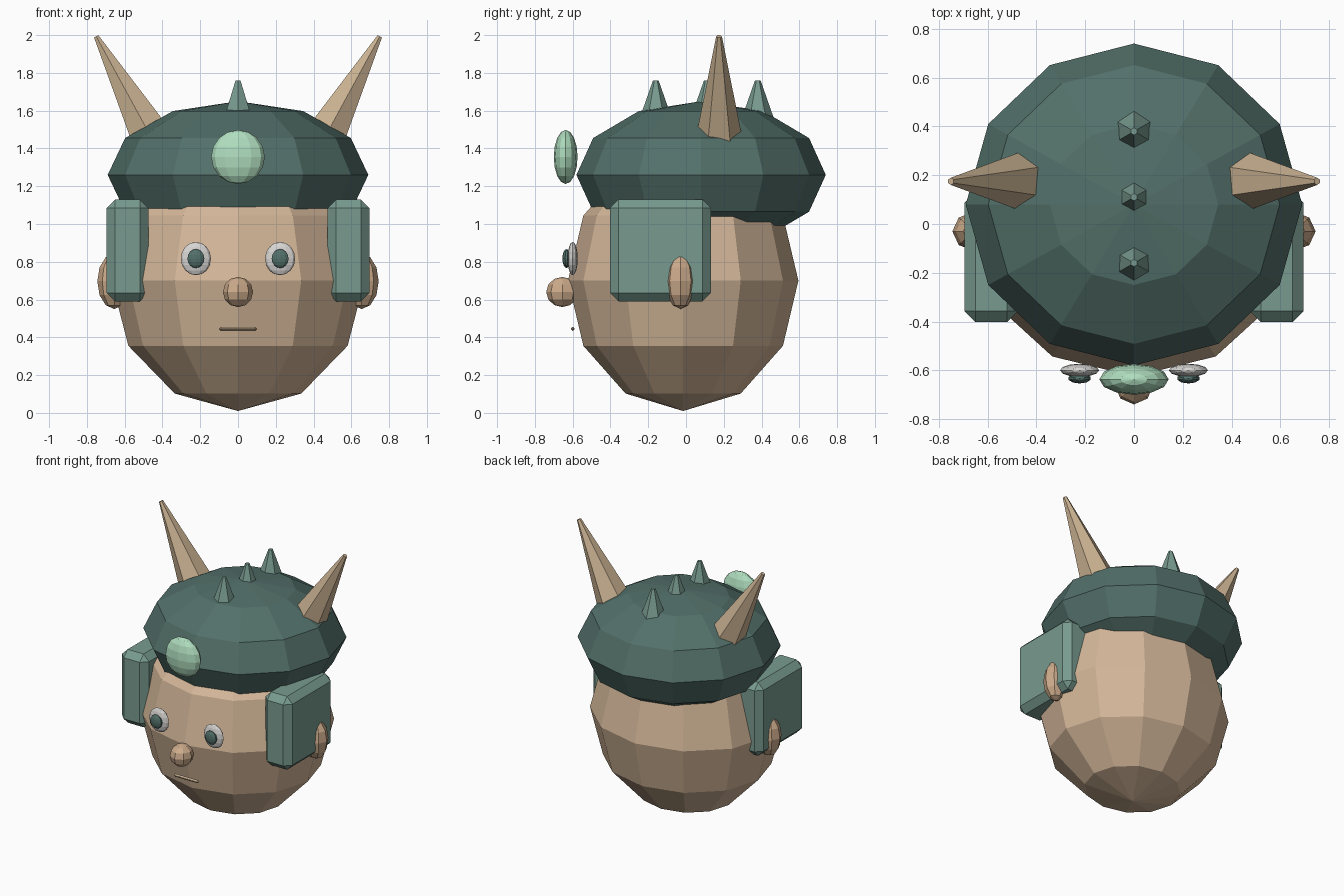
import bpy
import bmesh
import math
from mathutils import Matrix

cube = bpy.data.objects.get("Cube")
if cube:
    bpy.data.objects.remove(cube, do_unlink=True)


def material(name, rgb):
    m = bpy.data.materials.new(name)
    m.use_nodes = True
    m.diffuse_color = (*rgb, 1)
    m.node_tree.nodes["Principled BSDF"].inputs["Base Color"].default_value = (*rgb, 1)
    return m


skin = material("skin tan", (0.66, 0.475, 0.32))
warm_skin = material("warm skin", (0.61, 0.41, 0.26))
bone = material("horn bone", (0.60, 0.45, 0.29))
dark_green = material("dark green", (0.085, 0.16, 0.142))
mid_green = material("mid green", (0.19, 0.33, 0.275))
pale_green = material("pale green", (0.43, 0.73, 0.52))
white = material("eye white", (0.68, 0.67, 0.65))


def finish(bm, name, mat, loc, rot=0.0):
    """Turn a bmesh into a flat shaded object, leaning toward +x by rot."""
    mesh = bpy.data.meshes.new(name)
    bm.to_mesh(mesh)
    bm.free()
    mesh.materials.append(mat)
    ob = bpy.data.objects.new(name, mesh)
    ob.location = loc
    ob.rotation_euler.y = rot
    bpy.context.collection.objects.link(ob)
    return ob


def ellipsoid(name, mat, loc, radii, segments=12, rings=6):
    bm = bmesh.new()
    bmesh.ops.create_uvsphere(bm, u_segments=segments, v_segments=rings, radius=1,
                              matrix=Matrix.Diagonal((*radii, 1)))
    return finish(bm, name, mat, loc)


def spike(name, mat, loc, r1, r2, depth, rot=0.0):
    bm = bmesh.new()
    bmesh.ops.create_cone(bm, cap_ends=True, segments=6, radius1=r1, radius2=r2, depth=depth)
    return finish(bm, name, mat, loc, rot)


def block(name, mat, loc, size, bevel):
    bm = bmesh.new()
    bmesh.ops.create_cube(bm, size=1, matrix=Matrix.Diagonal((*size, 1)))
    bmesh.ops.bevel(bm, geom=bm.edges[:], offset=bevel, segments=1, affect='EDGES')
    return finish(bm, name, mat, loc)


# Head and cap
ellipsoid("head", skin, (0, -0.015, 0.7), (0.67, 0.61, 0.69))
ellipsoid("cap", dark_green, (0, 0.08, 1.26), (0.69, 0.66, 0.39))

# Face centre line
ellipsoid("nose", warm_skin, (0, -0.655, 0.64), (0.08, 0.085, 0.08), 8, 6)
block("mouth", bone, (0, -0.6, 0.445), (0.2, 0.02, 0.022), 0.009)
ellipsoid("cap_gem", pale_green, (0, -0.637, 1.355), (0.142, 0.063, 0.143), 12, 8)

# Crest spikes
for i, y in enumerate((-0.16, 0.11, 0.38)):
    spike("crest_spike_%d" % (i + 1), mid_green, (0, y, 1.66), 0.085, 0.015, 0.2)

# Paired parts
for side, s in (("left", 1), ("right", -1)):
    ellipsoid(side + "_eye", white, (s * 0.223, -0.6, 0.817), (0.08, 0.027, 0.088), 12, 8)
    ellipsoid(side + "_pupil", dark_green, (s * 0.223, -0.633, 0.817),
              (0.047, 0.021, 0.05), 10, 8)
    ellipsoid(side + "_ear", warm_skin, (s * 0.655, -0.03, 0.697), (0.09, 0.08, 0.147), 8, 6)
    block(side + "_ear_guard", mid_green, (s * 0.585, -0.135, 0.86),
          (0.22, 0.535, 0.54), 0.045)
    spike(side + "_horn", bone, (s * 0.595, 0.175, 1.708), 0.13, 0.015, 0.65,
          s * math.radians(28.6))
